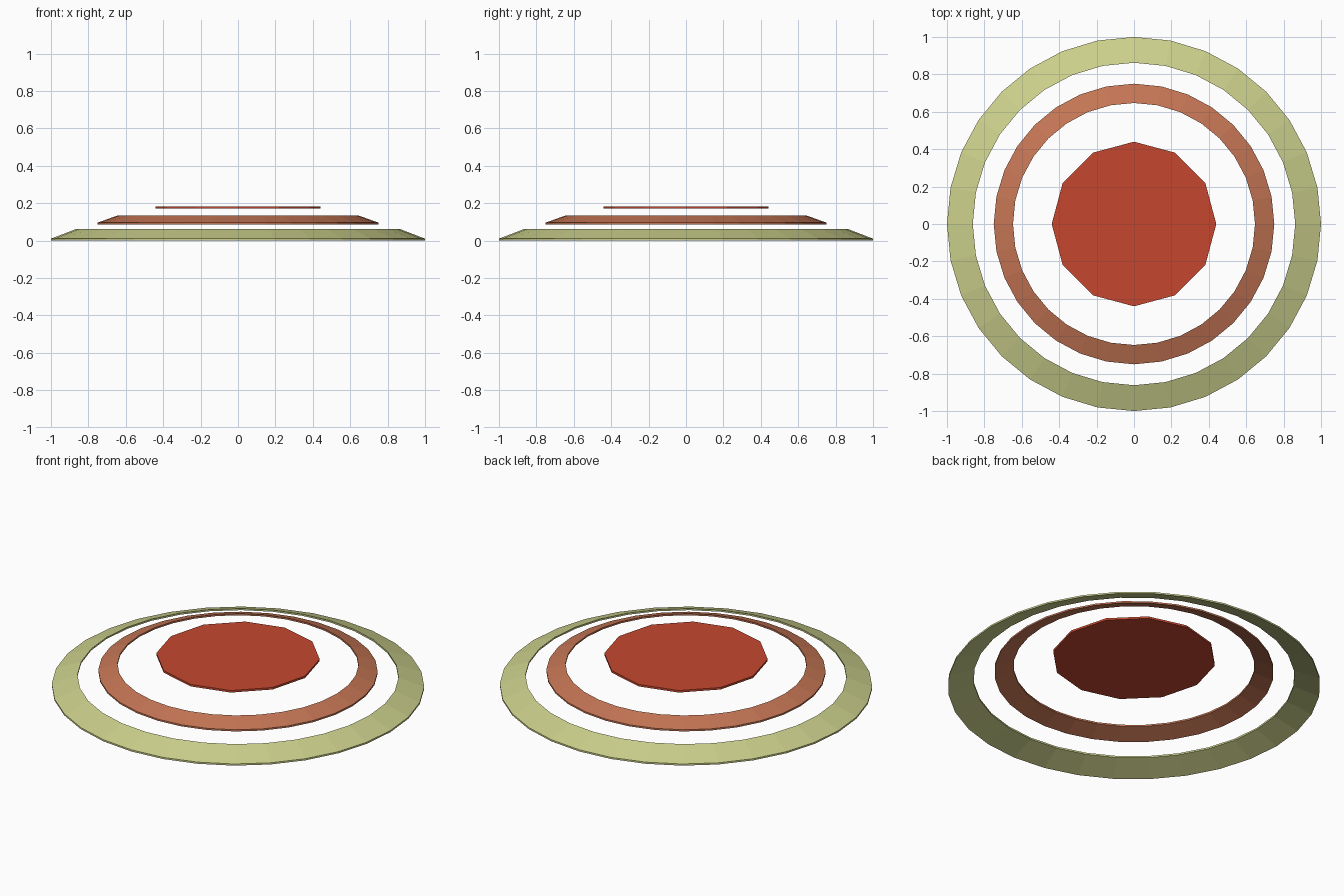
import bpy
import bmesh
from math import cos, sin, tau

if "Cube" in bpy.data.objects:
    bpy.data.objects.remove(bpy.data.objects["Cube"])


def finish(name, bm, color):
    bmesh.ops.recalc_face_normals(bm, faces=bm.faces)
    mesh = bpy.data.meshes.new(name)
    bm.to_mesh(mesh)
    bm.free()
    mat = bpy.data.materials.new(name + "_colour")
    mat.diffuse_color = (*color, 1)
    mat.use_nodes = True
    mat.node_tree.nodes["Principled BSDF"].inputs["Base Color"].default_value = mat.diffuse_color
    mesh.materials.append(mat)
    obj = bpy.data.objects.new(name, mesh)
    bpy.context.collection.objects.link(obj)
    return obj


def sloped_ring(name, profile, sides, color):
    """Revolve a closed (radius, height) profile around z."""
    bm = bmesh.new()
    loops = [[bm.verts.new((r * cos(tau * i / sides), r * sin(tau * i / sides), z))
              for r, z in profile] for i in range(sides)]
    n = len(profile)
    for i in range(sides):
        a, b = loops[i], loops[(i + 1) % sides]
        for j in range(n):
            k = (j + 1) % n
            bm.faces.new((a[j], b[j], b[k], a[k]))
    return finish(name, bm, color)


def disc(name, radius, z0, z1, sides, color):
    bm = bmesh.new()
    ring = [bm.verts.new((radius * cos(tau * i / sides), radius * sin(tau * i / sides), z0))
            for i in range(sides)]
    base = bm.faces.new(ring)
    ext = bmesh.ops.extrude_face_region(bm, geom=[base], use_keep_orig=True)
    top = [v for v in ext["geom"] if isinstance(v, bmesh.types.BMVert)]
    bmesh.ops.translate(bm, verts=top, vec=(0, 0, z1 - z0))
    return finish(name, bm, color)


# Outer and middle conical bands, thin in section
sloped_ring("outer_ring", [(1.0, 0.0), (1.0, 0.01), (0.862, 0.063), (0.862, 0.053)],
            32, (0.60, 0.63, 0.26))
sloped_ring("middle_ring", [(0.75, 0.086), (0.75, 0.096), (0.647, 0.133), (0.647, 0.123)],
            32, (0.56, 0.18, 0.09))
# Floating twelve-sided centre plate
disc("centre_disc", 0.44, 0.171, 0.183, 12, (0.56, 0.064, 0.028))
